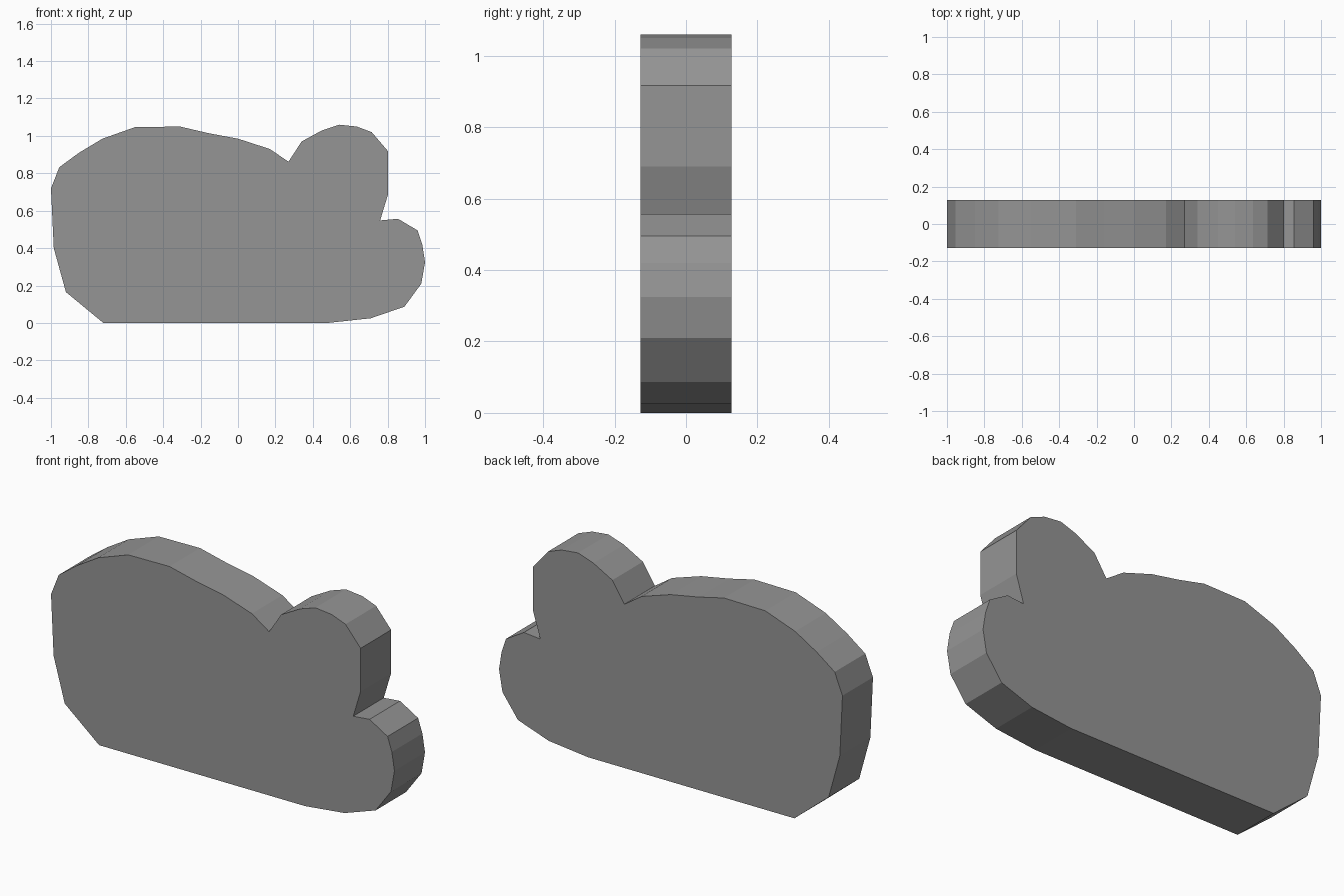
import bpy
import bmesh

cube = bpy.data.objects.get("Cube")
if cube:
    bpy.data.objects.remove(cube, do_unlink=True)

HALF_DEPTH = 0.127

# Side outline of the slab (x, z), counter-clockwise from the bottom left
OUTLINE = [
    (-0.72, 0.0), (0.48, 0.0), (0.71, 0.025), (0.89, 0.087), (0.98, 0.21),
    (1.0, 0.325), (0.985, 0.42), (0.96, 0.495), (0.855, 0.557), (0.76, 0.548),
    (0.803, 0.69), (0.803, 0.917), (0.715, 1.02), (0.635, 1.05), (0.54, 1.06),
    (0.45, 1.03), (0.34, 0.97), (0.27, 0.862), (0.17, 0.93), (0.0, 0.985),
    (-0.16, 1.015), (-0.31, 1.05), (-0.55, 1.047), (-0.725, 0.985),
    (-0.85, 0.91), (-0.955, 0.833), (-1.0, 0.72), (-0.985, 0.4), (-0.92, 0.165),
]

# Plain grey material
grey = bpy.data.materials.new("grey")
grey.use_nodes = True
colour = (0.3, 0.3, 0.3, 1.0)
grey.diffuse_color = colour
grey.node_tree.nodes["Principled BSDF"].inputs["Base Color"].default_value = colour

# Front face extruded straight back into a slab
bm = bmesh.new()
front = bm.faces.new([bm.verts.new((x, -HALF_DEPTH, z)) for x, z in OUTLINE])
extruded = bmesh.ops.extrude_face_region(bm, geom=[front], use_keep_orig=True)
back = [v for v in extruded["geom"] if isinstance(v, bmesh.types.BMVert)]
bmesh.ops.translate(bm, verts=back, vec=(0, 2 * HALF_DEPTH, 0))
bmesh.ops.recalc_face_normals(bm, faces=bm.faces)

mesh = bpy.data.meshes.new("rounded_slab")
bm.to_mesh(mesh)
bm.free()
mesh.materials.append(grey)
slab = bpy.data.objects.new("rounded_slab", mesh)
bpy.context.collection.objects.link(slab)
